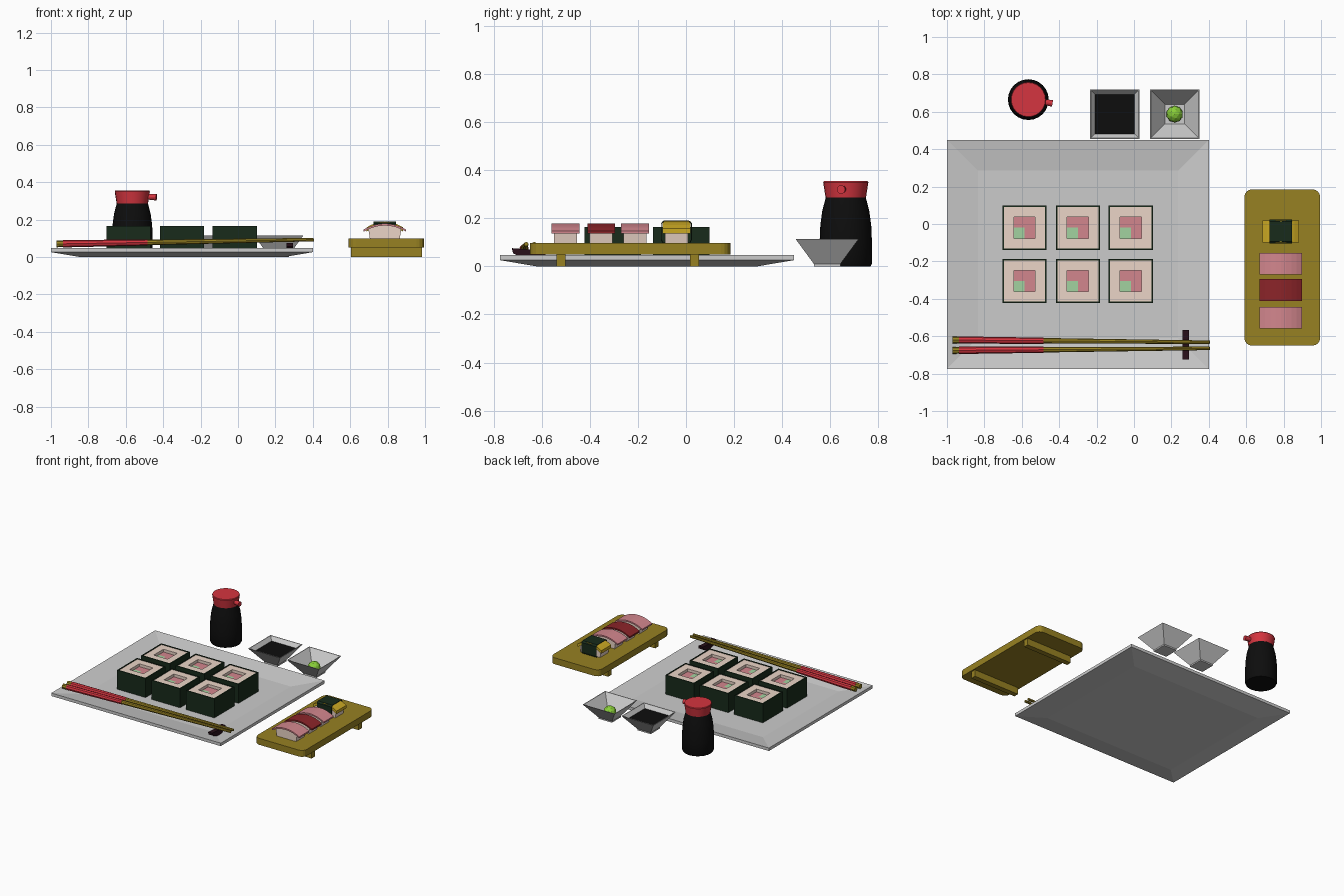
import bpy, bmesh
from math import sin, cos, pi
from mathutils import Vector, Matrix

if "Cube" in bpy.data.objects:
    bpy.data.objects.remove(bpy.data.objects["Cube"])


def mat(name, r, g, b):
    m = bpy.data.materials.new(name)
    m.diffuse_color = (r, g, b, 1)
    m.use_nodes = True
    m.node_tree.nodes["Principled BSDF"].inputs["Base Color"].default_value = m.diffuse_color
    return m


WOOD = mat("wood", .31, .22, .016)
RED = mat("red", .66, .035, .05)
BLACK = mat("black", .004, .004, .004)
NORI = mat("seaweed", .009, .024, .011)
RICE = mat("rice", .83, .66, .57)
PINK = mat("pink_fish", .65, .24, .27)
TUNA = mat("red_fish", .26, .018, .022)
EGG = mat("egg", .6, .4, .017)
GREEN = mat("green_filling", .36, .65, .35)
WASABI = mat("wasabi", .25, .62, .04)
REST = mat("dark_lacquer", .022, .005, .01)


def finish(name, bm, m=None):
    bmesh.ops.recalc_face_normals(bm, faces=bm.faces[:])
    me = bpy.data.meshes.new(name)
    bm.to_mesh(me)
    bm.free()
    ob = bpy.data.objects.new(name, me)
    bpy.context.collection.objects.link(ob)
    if m:
        me.materials.append(m)
    return ob


def rect(cx, cy, hx, hy, z):
    return [(cx + sx * hx, cy + sy * hy, z) for sx, sy in ((-1, -1), (1, -1), (1, 1), (-1, 1))]


def circle(cx, cy, r, z, n=24):
    return [(cx + r * cos(2 * pi * i / n), cy + r * sin(2 * pi * i / n), z) for i in range(n)]


def loft(name, rings, m=None, closed=False):
    """Skin a stack of rings; cap the ends, or join last ring to first."""
    bm = bmesh.new()
    vs = [[bm.verts.new(p) for p in r] for r in rings]
    n = len(vs[0])
    pairs = list(zip(vs, vs[1:])) + ([(vs[-1], vs[0])] if closed else [])
    for a, b in pairs:
        for i in range(n):
            bm.faces.new((a[i], a[(i + 1) % n], b[(i + 1) % n], b[i]))
    if not closed:
        bm.faces.new(vs[0])
        bm.faces.new(vs[-1])
    return finish(name, bm, m)


def box(name, x0, x1, y0, y1, z0, z1, m=None):
    c = ((x0 + x1) / 2, (y0 + y1) / 2, (x1 - x0) / 2, (y1 - y0) / 2)
    return loft(name, [rect(*c, z0), rect(*c, z1)], m)


def rod(name, a, b, r0, r1, m, n=8):
    a, b = Vector(a), Vector(b)
    d = b - a
    bm = bmesh.new()
    bmesh.ops.create_cone(bm, cap_ends=True, segments=n, radius1=r0, radius2=r1, depth=d.length,
                          matrix=Matrix.Translation((a + b) / 2) @ d.to_track_quat('Z', 'Y').to_matrix().to_4x4())
    return finish(name, bm, m)


# Serving plate: sloping rim around a flat floor
def plate_ring(inset, z):
    return rect(-.3, -.1625, .7 - inset, .6125 - inset, z)


loft("plate", [plate_ring(.155, 0), plate_ring(0, .026), plate_ring(0, .048), plate_ring(.165, .022)])

# Six square rolls: wrapper, rice, L-shaped fish and green corner
for x in (-.585, -.3, -.017):
    for y in (-.02, -.305):
        def tube(name, ho, hi, z1, m):
            loft(name, [rect(x, y, h, h, z) for h, z in ((ho, .022), (ho, z1), (hi, z1), (hi, .022))], m, True)
        tube("roll_wrapper", .118, .11, .165, NORI)
        tube("roll_rice", .11, .057, .161, RICE)
        ell = [(-1, 0), (0, 0), (0, -1), (1, -1), (1, 1), (-1, 1)]
        loft("roll_fish", [[(x + u * .057, y + v * .057, z) for u, v in ell] for z in (.022, .14)], PINK)
        box("roll_green", x - .057, x, y - .057, y, .022, .14, GREEN)

# Chopsticks: wooden taper with a red grip sleeve
for y0, y1 in ((-.62, -.632), (-.676, -.665)):
    a, b = Vector((-.97, y0, .07)), Vector((.405, y1, .093))
    rod("chopstick", a, b, .018, .009, WOOD)
    rod("chopstick_grip", a.lerp(b, .025), a.lerp(b, .353), .0195, .0165, RED)

# Chopstick rest with upturned ends
prof = [(-.72, .055), (-.725, .076), (-.69, .073), (-.645, .07), (-.6, .073), (-.567, .076),
        (-.572, .055), (-.61, .035), (-.645, .03), (-.68, .035)]
loft("chopstick_rest", [[(x, y, z) for y, z in prof] for x in (.26, .295)], REST)

# Soy bottle
bx, by = -.565, .665
body = loft("bottle_body", [circle(bx, by, r, z) for r, z in
                            ((.103, 0), (.109, .012), (.109, .1), (.106, .17), (.098, .23), (.083, .288))], BLACK)
cap = loft("bottle_cap", [circle(bx, by, r, z) for r, z in ((.084, .286), (.094, .35), (.091, .355))], RED)
rod("bottle_spout", (-.5, .655, .322), (-.436, .645, .32), .013, .018, RED, 12)

# Two flared square dishes
for cx in (-.1025, .2175):
    loft("dish", [rect(cx, .5875, h, h, z) for h, z in
                  ((.055, 0), (.055, .01), (.132, .115), (.127, .115), (.052, .018))])
box("soy_sauce", -.2075, .0025, .4825, .6925, .08, .088, BLACK)

# Wasabi ball
bm = bmesh.new()
bmesh.ops.create_icosphere(bm, subdivisions=2, radius=.045, matrix=Matrix.Translation((.2175, .5875, .045)))
finish("wasabi", bm, WASABI)

# Wooden board with rounded corners, on two feet
outline = []
for k, (cx, cy) in enumerate(((.955, .145), (.63, .145), (.63, -.61), (.955, -.61))):
    outline += [(cx + .04 * cos(t), cy + .04 * sin(t)) for t in ((k + i / 4) * pi / 2 for i in range(5))]
loft("board", [[(x, y, z) for x, y in outline] for z in (.05, .098)], WOOD)
for y in (-.52, .035):
    box("board_foot", .605, .985, y - .019, y + .019, 0, .052, WOOD)


# Hand-pressed sushi: arched rice block with an arched topping
def arch(half, z_edge, z_mid, n=8):
    return [(.785 + half * t, z_edge + (z_mid - z_edge) * (1 - t * t)) for t in (-1 + 2 * i / n for i in range(n + 1))]


for y, m, half in ((-.502, PINK, .113), (-.353, TUNA, .113), (-.212, PINK, .113), (-.04, EGG, .098)):
    thick = .022 if m is EGG else .011
    rice = [(.705, .098)] + arch(.088, .15, .169) + [(.865, .098)]
    loft("sushi_rice", [[(x, yy, z) for x, z in rice] for yy in (y - .048, y + .048)], RICE)
    low, top = arch(half, .136, .168), arch(half, .136 + thick, .168 + thick * .9 + .001)
    loft("sushi_topping", [[(x, yy, z) for x, z in top + low[::-1]] for yy in (y - .058, y + .058)], m)


# Seaweed band looped around the egg sushi
def band(x, g):
    pts = [(-.055, .099), (.055, .099), (.061, .112), (.061, .178), (.05, .188), (-.05, .188), (-.061, .178), (-.061, .112)]
    return [(x, -.04 + u * (1 + g), z + g * (z - .14)) for u, z in pts]


loft("seaweed_band", [band(.724, .05), band(.846, .05), band(.846, 0), band(.724, 0)], NORI, True)

# Smooth the round bottle parts
bpy.ops.object.select_all(action='DESELECT')
for ob in (body, cap):
    ob.select_set(True)
bpy.context.view_layer.objects.active = body
bpy.ops.object.shade_smooth_by_angle()
